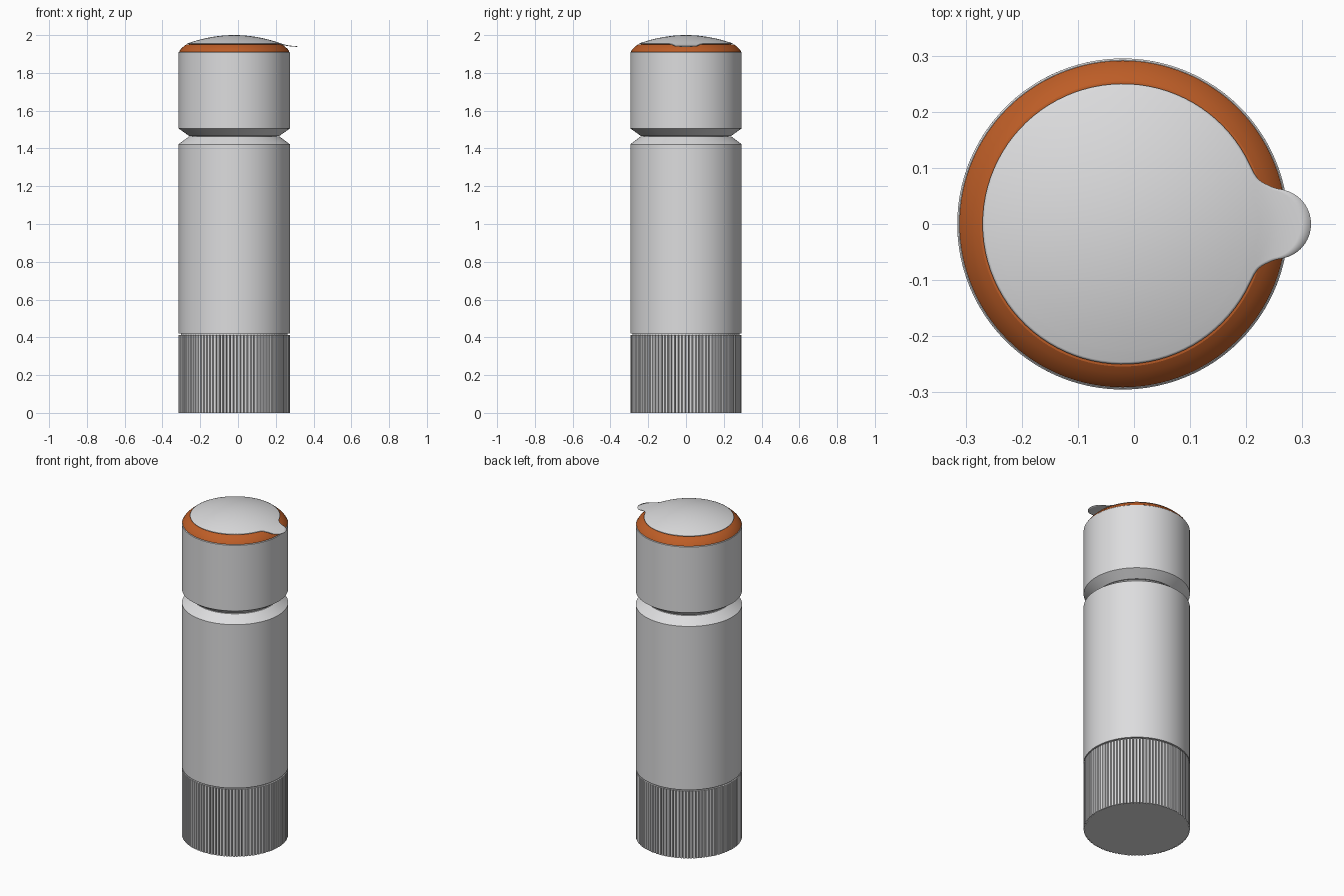
import bpy, bmesh, math

if "Cube" in bpy.data.objects:
    bpy.data.objects.remove(bpy.data.objects["Cube"])

CX = -0.02          # axis of the body; the tab sticks out towards +x
R = 0.295


def material(name, rgb):
    m = bpy.data.materials.new(name)
    m.diffuse_color = (*rgb, 1)
    m.use_nodes = True
    m.node_tree.nodes["Principled BSDF"].inputs["Base Color"].default_value = m.diffuse_color
    return m


GREY = material("light_grey", (0.72, 0.72, 0.73))
ORANGE = material("burnt_orange", (0.51, 0.11, 0.02))


def finish(name, bm, mat, smooth=True):
    bmesh.ops.recalc_face_normals(bm, faces=bm.faces)
    me = bpy.data.meshes.new(name)
    bm.to_mesh(me)
    bm.free()
    me.materials.append(mat)
    ob = bpy.data.objects.new(name, me)
    ob.location.x = CX
    bpy.context.collection.objects.link(ob)
    if smooth:
        bpy.ops.object.select_all(action='DESELECT')
        ob.select_set(True)
        bpy.context.view_layer.objects.active = ob
        bpy.ops.object.shade_smooth_by_angle(angle=math.radians(25))
    return ob


def stack(name, rings, mat, smooth=True):
    """Skin a list of closed rings of equal length and cap both ends."""
    bm = bmesh.new()
    vs = [[bm.verts.new(p) for p in ring] for ring in rings]
    n = len(vs[0])
    for a, b in zip(vs, vs[1:]):
        for i in range(n):
            j = (i + 1) % n
            bm.faces.new((a[i], a[j], b[j], b[i]))
    bm.faces.new(vs[0][::-1])
    bm.faces.new(vs[-1])
    return finish(name, bm, mat, smooth)


def lathe(name, profile, mat, n=128):
    def ring(r, z):
        return [(r * math.cos(2 * math.pi * i / n),
                 r * math.sin(2 * math.pi * i / n), z) for i in range(n)]
    return stack(name, [ring(r, z) for r, z in profile], mat)


# ribbed grip at the bottom
RIBS = 100
outline = []
for k in range(RIBS):
    for f, r in ((0.0, R), (0.33, R), (0.66, R), (0.83, R - 0.010)):
        a = 2 * math.pi * (k + f) / RIBS
        outline.append((r * math.cos(a), r * math.sin(a)))
stack("ribbed_grip", [[(x, y, z) for x, y in outline] for z in (0, 0.412)],
      GREY, smooth=False)

# body, necks and head
lathe("grip_joint", [(0.283, 0.405), (0.283, 0.425)], GREY)
lathe("body", [(R, 0.42), (R, 1.422), (0.240, 1.463)], GREY)
lathe("neck", [(0.224, 1.45), (0.224, 1.48)], GREY)
lathe("head", [(0.240, 1.467), (R, 1.506), (R, 1.908), (0.292, 1.911)], GREY)

# coloured ring around the cap
lathe("top_ring", [(0.291, 1.908), (0.291, 1.914), (0.284, 1.925),
                   (0.266, 1.942), (0.254, 1.950), (0.235, 1.952)], ORANGE)


# domed cap with a thumb tab: a polar sheet with a varying edge radius
def edge_radius(t):
    t = abs(t)
    if t <= 12.5:
        c, s = 0.273 * math.cos(math.radians(t)), 0.273 * math.sin(math.radians(t))
        return c + math.sqrt(0.0625 ** 2 - s * s)
    pts = [(12.5, 0.287), (13.3, 0.278), (15, 0.268), (16.5, 0.260),
           (18.4, 0.254), (21, 0.251), (25, 0.250), (180, 0.250)]
    for (a, ra), (b, rb) in zip(pts, pts[1:]):
        if t <= b:
            return ra + (rb - ra) * (t - a) / (b - a)
    return 0.25


def cap_height(r):
    if r <= 0.25:
        return 2.0 - 0.72 * r * r
    return 1.938 + 0.017 * math.exp(-21 * (r - 0.25))


angles = [-25 + i for i in range(51)] + [25 + 310 * i / 80 for i in range(1, 80)]
bm = bmesh.new()
centre = bm.verts.new((0, 0, 2.0))
rows = []
for t in angles:
    a = math.radians(t)
    edge = edge_radius((t + 180) % 360 - 180)
    radii = [0.25 * k / 10 for k in range(1, 10)]
    radii += [0.225 + (edge - 0.225) * k / 6 for k in range(1, 7)]
    rows.append([bm.verts.new((r * math.cos(a), r * math.sin(a), cap_height(r)))
                 for r in radii])
for i, p in enumerate(rows):
    q = rows[(i + 1) % len(rows)]
    bm.faces.new((centre, p[0], q[0]))
    for k in range(len(p) - 1):
        bm.faces.new((p[k], p[k + 1], q[k + 1], q[k]))
cap = finish("cap_with_tab", bm, GREY)
if cap.data.polygons[0].normal.z < 0:
    cap.data.flip_normals()
sol = cap.modifiers.new("thickness", 'SOLIDIFY')
sol.thickness = 0.003
sol.offset = -1
